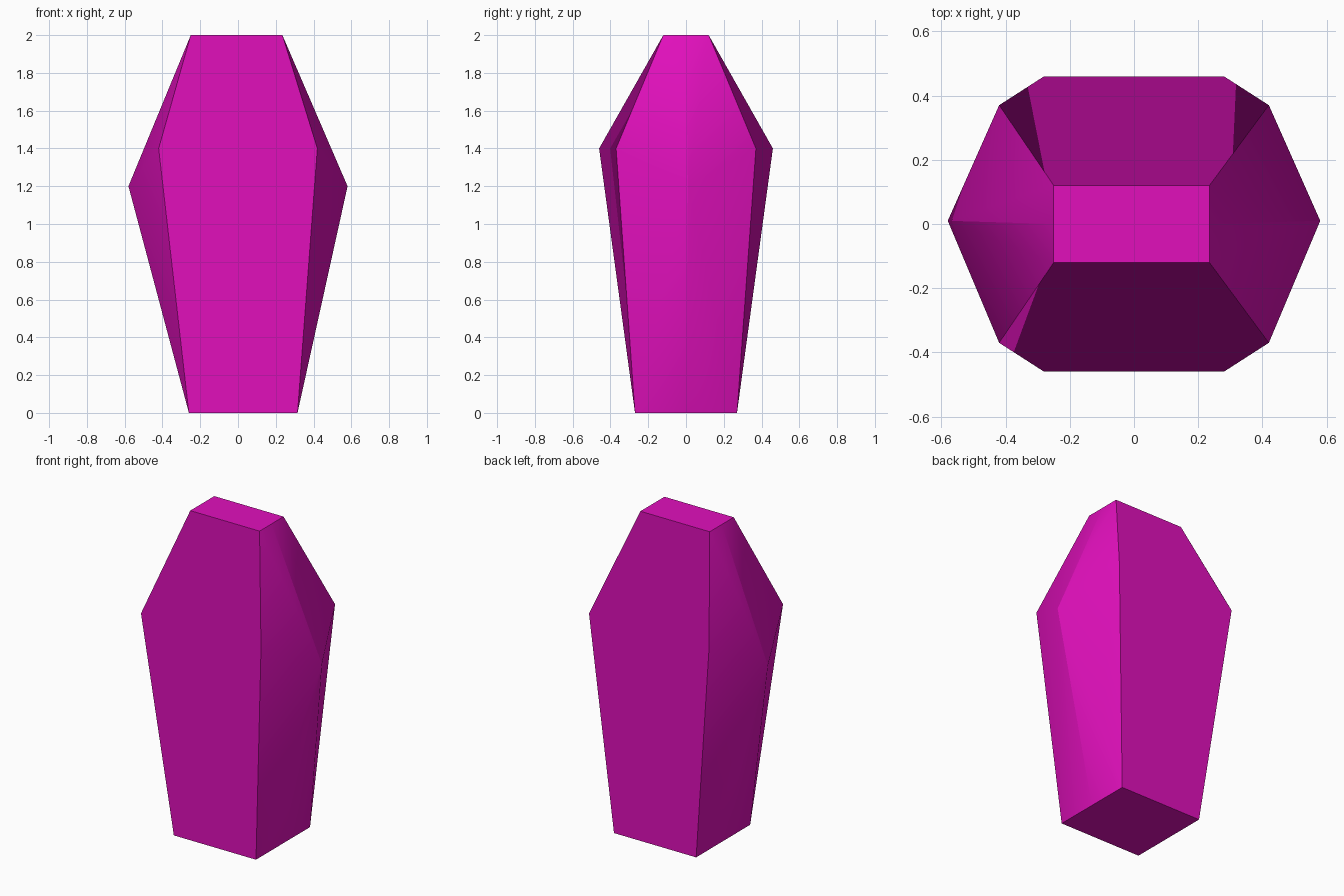
import bpy, bmesh
from mathutils import Vector

cube = bpy.data.objects.get("Cube")
if cube:
    bpy.data.objects.remove(cube, do_unlink=True)

TOP, SHOULDER, WAIST = 2.0, 1.4, 1.2
RIDGE_Y = 0.01
TOP_X = {-1: -0.25, 1: 0.235}
FOOT_X = {-1: -0.26, 1: 0.315}

bm = bmesh.new()
cache = {}


def vert(x, y, z):
    key = (round(x, 4), round(y, 4), round(z, 4))
    if key not in cache:
        cache[key] = bm.verts.new(key)
    return cache[key]


def face(*verts):
    bm.faces.new(verts)


def end(sx, sy, z):
    """Corner (sy = -1 or 1) or side midpoint (sy = 0) of the top or the foot."""
    if z == TOP:
        return vert(TOP_X[sx], sy * 0.12, z)
    return vert(FOOT_X[sx], sy * 0.27, z)


def shoulder(sx, sy):
    return vert(sx * 0.28, sy * 0.46, SHOULDER)


# Faceted body: each end runs to the shoulder line and the side ridge
for z in (0.0, TOP):
    for sy in (-1, 1):
        face(end(-1, sy, z), end(1, sy, z), shoulder(1, sy), shoulder(-1, sy))
        for sx in (-1, 1):
            corner = vert(sx * 0.42, sy * 0.37, SHOULDER)
            ridge = vert(sx * 0.58, RIDGE_Y, WAIST)
            face(end(sx, sy, z), shoulder(sx, sy), corner)
            face(end(sx, sy, z), corner, ridge)
            face(end(sx, sy, z), ridge, end(sx, 0, z))
    # Flat cap
    face(*[end(-1, s, z) for s in (-1, 0, 1)], *[end(1, s, z) for s in (1, 0, -1)])

bmesh.ops.recalc_face_normals(bm, faces=bm.faces)
mesh = bpy.data.meshes.new("coffin_body")
bm.to_mesh(mesh)
bm.free()
body = bpy.data.objects.new("coffin_body", mesh)
bpy.context.collection.objects.link(body)

# Shading: flat front, back and caps, softly rounded side halves
def group(poly):
    pts = [mesh.vertices[i].co for i in poly.vertices]
    if abs(poly.normal.z) > 0.99:
        return "cap", 0, 1 if poly.normal.z > 0 else -1
    if any(abs(p.y) > 0.45 for p in pts):
        return "panel", 0, 1 if poly.center.y > 0 else -1
    return "side", poly.center.x > 0, poly.center.y > RIDGE_Y / 2


groups = [group(p) for p in mesh.polygons]
sums = {}
for p, g in zip(mesh.polygons, groups):
    p.use_smooth = True
    for v in p.vertices:
        sums[g, v] = sums.get((g, v), Vector()) + p.normal * p.area

normals = [None] * len(mesh.loops)
for p, g in zip(mesh.polygons, groups):
    for li in p.loop_indices:
        if g[0] == "cap":
            n = Vector((0, 0, g[2]))
        elif g[0] == "panel":
            n = Vector((0, g[2], 0))
        else:
            n = sums[g, mesh.loops[li].vertex_index].normalized()
        normals[li] = n
mesh.normals_split_custom_set(normals)

# Colour
magenta = bpy.data.materials.new("magenta")
magenta.use_nodes = True
colour = (0.75, 0.005, 0.5, 1.0)
magenta.diffuse_color = colour
magenta.node_tree.nodes["Principled BSDF"].inputs["Base Color"].default_value = colour
mesh.materials.append(magenta)
